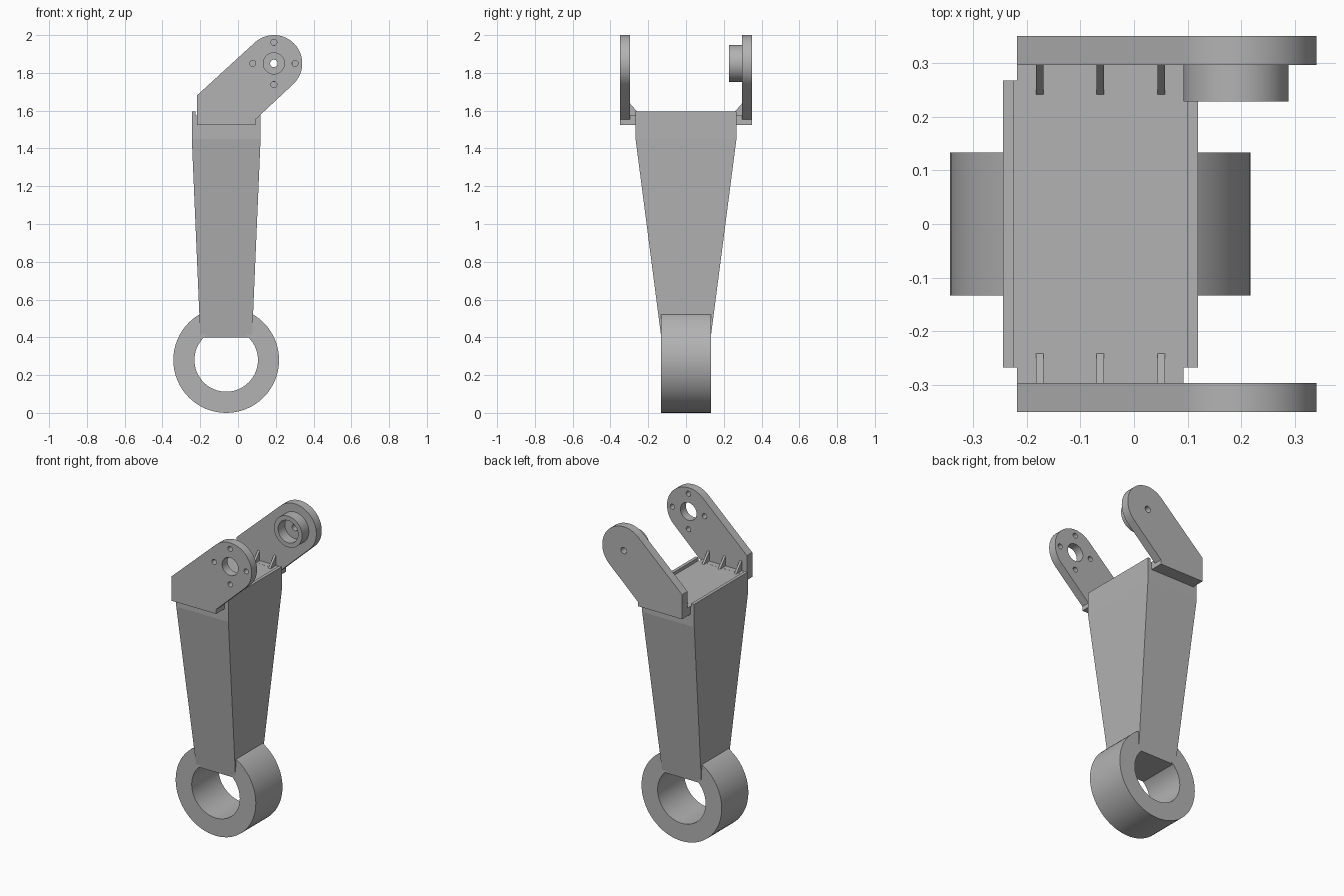
import bpy, bmesh
from math import cos, sin, pi, radians

cube = bpy.data.objects.get("Cube")
if cube:
    bpy.data.objects.remove(cube, do_unlink=True)

grey = bpy.data.materials.new("plain grey")
grey.use_nodes = True
grey.diffuse_color = (0.45, 0.45, 0.45, 1)
grey.node_tree.nodes["Principled BSDF"].inputs["Base Color"].default_value = (0.45, 0.45, 0.45, 1)

AXIS_X = -0.0625        # centre line of the arm
PIVOT = (0.19, 1.85)    # upper joint centre (x, z)
HALF_Y = 0.267          # half depth of the arm at its top


def finish(name, bm):
    bmesh.ops.recalc_face_normals(bm, faces=bm.faces)
    mesh = bpy.data.meshes.new(name)
    bm.to_mesh(mesh)
    bm.free()
    mesh.materials.append(grey)
    obj = bpy.data.objects.new(name, mesh)
    bpy.context.collection.objects.link(obj)
    return obj


def circle(cx, cz, r, n=64, start=0.0, sweep=2 * pi):
    full = sweep > 6
    steps = n if full else n - 1
    return [(cx + r * cos(start + sweep * i / steps), cz + r * sin(start + sweep * i / steps))
            for i in range(n)]


def prism(name, outlines, y0, y1):
    """Extrude one or more x-z outlines from y0 to y1."""
    bm = bmesh.new()
    for pts in outlines:
        face = bm.faces.new([bm.verts.new((x, y0, z)) for x, z in pts])
        new = bmesh.ops.extrude_face_region(bm, geom=[face])["geom"]
        verts = [v for v in new if isinstance(v, bmesh.types.BMVert)]
        bmesh.ops.translate(bm, verts=verts, vec=(0, y1 - y0, 0))
    return finish(name, bm)


def box(name, x0, x1, y0, y1, z0, z1):
    return prism(name, [[(x0, z0), (x1, z0), (x1, z1), (x0, z1)]], y0, y1)


def activate(obj):
    bpy.ops.object.select_all(action='DESELECT')
    obj.select_set(True)
    bpy.context.view_layer.objects.active = obj


def drill(obj, outlines, y0, y1):
    """Cut holes along y, then discard the cutter."""
    cutter = prism("hole_cutter", outlines, y0, y1)
    cutter.hide_render = True
    mod = obj.modifiers.new("holes", 'BOOLEAN')
    mod.operation = 'DIFFERENCE'
    mod.solver = 'EXACT'
    mod.object = cutter
    activate(obj)
    bpy.ops.object.modifier_apply(modifier=mod.name)
    bpy.data.objects.remove(cutter, do_unlink=True)


def smooth(obj):
    activate(obj)
    bpy.ops.object.shade_smooth_by_angle(angle=radians(30))


# Lower bearing ring
ring = prism("lower_ring", [circle(AXIS_X, 0.28, 0.28)], -0.133, 0.133)
drill(ring, [circle(AXIS_X, 0.28, 0.168)], -0.5, 0.5)
smooth(ring)

# Tapered arm, lofted through (z, half width, half depth)
bm = bmesh.new()
loops = []
for z, hx, hy in ((0.4, 0.137, 0.131), (1.45, 0.182, HALF_Y), (1.575, 0.182, HALF_Y)):
    loops.append([bm.verts.new((AXIS_X + sx * hx, sy * hy, z))
                  for sx, sy in ((-1, -1), (1, -1), (1, 1), (-1, 1))])
for low, high in zip(loops, loops[1:]):
    for i in range(4):
        j = (i + 1) % 4
        bm.faces.new((low[i], low[j], high[j], high[i]))
bm.faces.new(loops[0])
bm.faces.new(loops[-1])
finish("tapered_arm", bm)

# Raised lips along the two long top edges
for name, x0 in (("right_lip", AXIS_X - 0.182), ("left_lip", AXIS_X + 0.162)):
    box(name, x0, x0 + 0.02, -HALF_Y, HALF_Y, 1.57, 1.595)

# Slanted side plates, shoulder blocks and ribs
tilt = radians(43)
plate_outline = [(-0.218, 1.525), (0.092, 1.525), (0.092, 1.553)]
plate_outline += circle(*PIVOT, 0.15, 40, tilt - pi / 2, pi)
plate_outline += [(-0.218, 1.68)]
plates = {}
for side, s in (("front", -1), ("back", 1)):
    plates[side] = prism(side + "_plate", [plate_outline], s * 0.296, s * 0.35)
    box(side + "_shoulder", -0.218, 0.092, s * 0.26, s * 0.3, 1.525, 1.5755)
    for i in range(3):
        x = AXIS_X + (i - 1) * 0.113
        bm = bmesh.new()
        tri = [bm.verts.new((x - 0.007, s * y, z))
               for y, z in ((0.24, 1.574), (0.298, 1.574), (0.298, 1.64))]
        new = bmesh.ops.extrude_face_region(bm, geom=[bm.faces.new(tri)])["geom"]
        bmesh.ops.translate(bm, vec=(0.014, 0, 0),
                            verts=[v for v in new if isinstance(v, bmesh.types.BMVert)])
        finish(f"{side}_rib_{i + 1}", bm)

# Front plate: bearing hole with four bolt holes; back plate: small axle hole
px, pz = PIVOT
bolts = [circle(px + 0.112 * cos(k * pi / 2), pz + 0.112 * sin(k * pi / 2), 0.016, 24)
         for k in range(4)]
drill(plates["front"], [circle(px, pz, 0.056, 48)] + bolts, -0.5, -0.2)
drill(plates["back"], [circle(px, pz, 0.02, 32)], 0.2, 0.5)

# Hollow boss on the inside of the back plate
boss = prism("bearing_boss", [circle(px, pz, 0.098)], 0.228, 0.297)
drill(boss, [circle(px, pz, 0.07, 48)], 0.1, 0.5)

for obj in (plates["front"], plates["back"], boss):
    smooth(obj)
